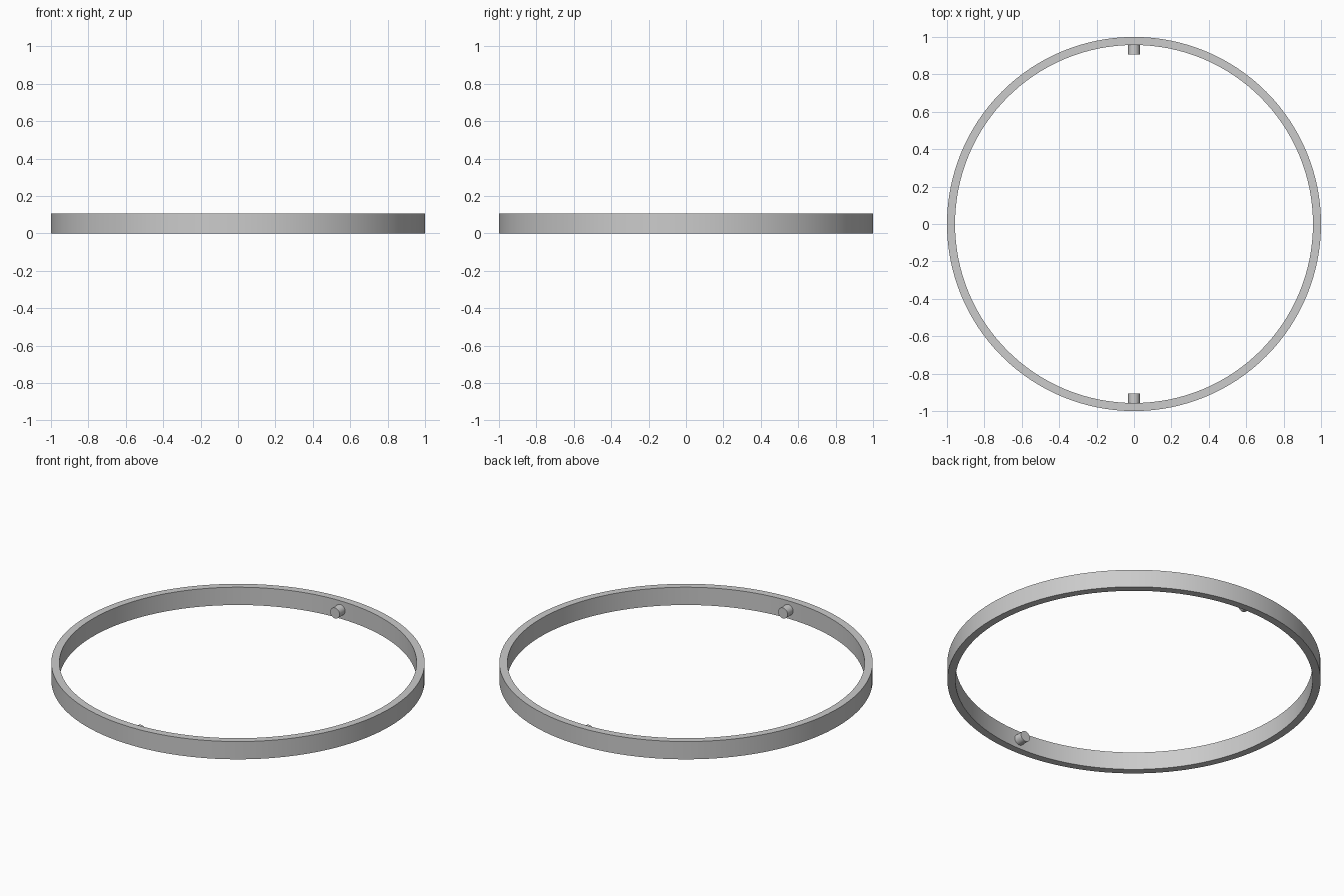
import bpy, math
from mathutils import Matrix

if "Cube" in bpy.data.objects:
    bpy.data.objects.remove(bpy.data.objects["Cube"])

H = 0.105          # band height
R_OUT, R_IN = 1.0, 0.957
SEG = 128


def smooth(obj):
    bpy.ops.object.select_all(action='DESELECT')
    obj.select_set(True)
    bpy.context.view_layer.objects.active = obj
    bpy.ops.object.shade_smooth_by_angle(angle=math.radians(30))


# Hoop band: rectangular profile swept round z
profile = [(R_OUT, 0), (R_OUT, H), (R_IN, H), (R_IN, 0)]
verts = [(r * math.cos(a), r * math.sin(a), z)
         for a in (2 * math.pi * i / SEG for i in range(SEG))
         for r, z in profile]
faces = [(4 * i + k, 4 * ((i + 1) % SEG) + k,
          4 * ((i + 1) % SEG) + (k + 1) % 4, 4 * i + (k + 1) % 4)
         for i in range(SEG) for k in range(4)]
mesh = bpy.data.meshes.new("hoop_band")
mesh.from_pydata(verts, [], faces)
band = bpy.data.objects.new("hoop_band", mesh)
bpy.context.collection.objects.link(band)
smooth(band)

# Two pivot pins pointing inwards from the band
for name, side in (("back_pin", 1), ("front_pin", -1)):
    tip, root = 0.905, 0.965
    bpy.ops.mesh.primitive_cylinder_add(
        vertices=32, radius=0.031, depth=root - tip,
        location=(0, side * (tip + root) / 2, H / 2),
        rotation=(math.pi / 2, 0, 0))
    pin = bpy.context.object
    pin.name = name
    smooth(pin)
